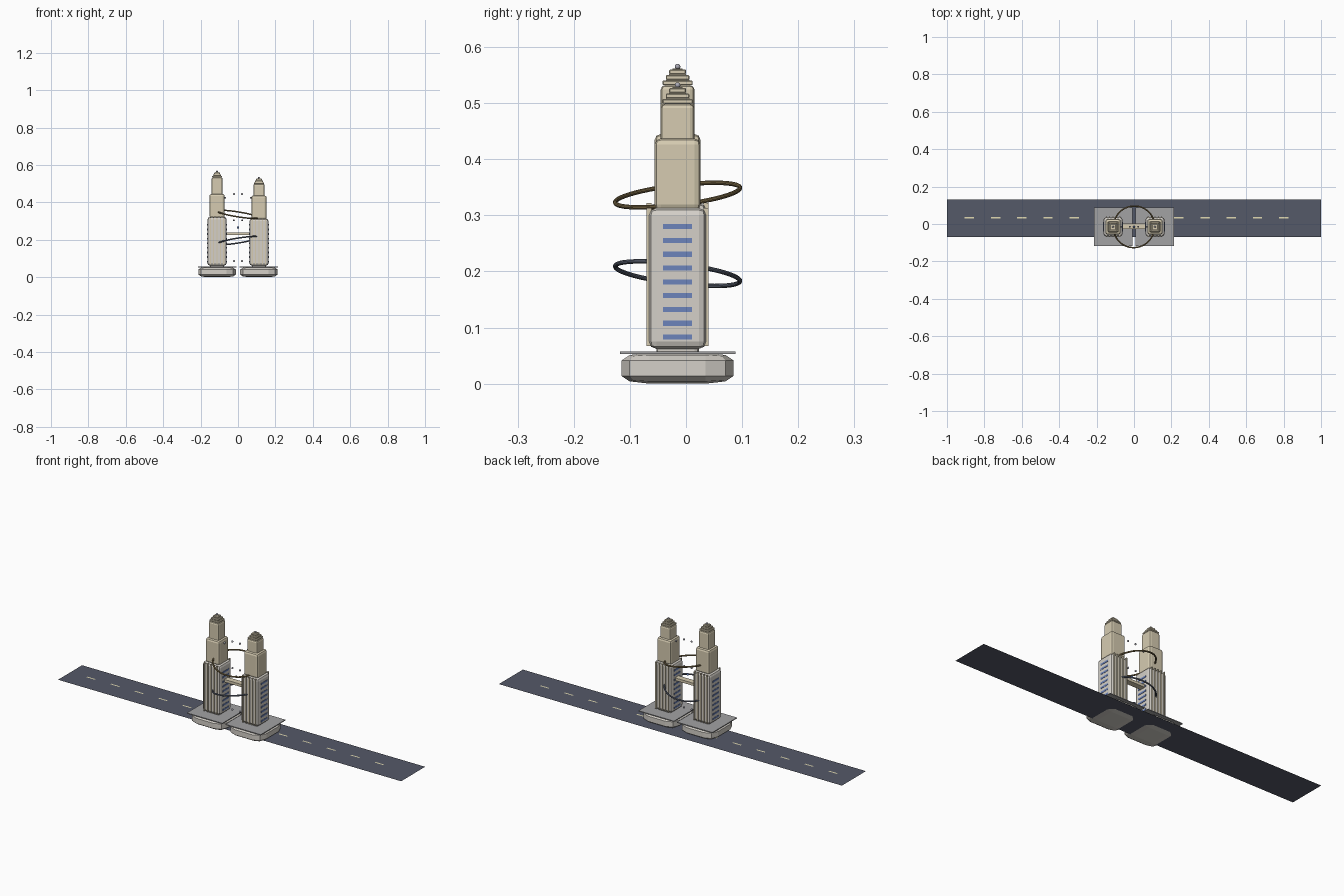
import bpy
from mathutils import Vector

if "Cube" in bpy.data.objects:
    bpy.data.objects.remove(bpy.data.objects["Cube"])

CY = -0.015  # depth centre of the towers


def material(name, rgb):
    m = bpy.data.materials.new(name)
    m.diffuse_color = (*rgb, 1)
    m.use_nodes = True
    m.node_tree.nodes["Principled BSDF"].inputs["Base Color"].default_value = m.diffuse_color
    return m


stone = material("pale_stone", (0.66, 0.63, 0.58))
sand = material("sand", (0.67, 0.60, 0.44))
glass = material("blue_glass", (0.15, 0.23, 0.50))
asphalt = material("asphalt", (0.09, 0.10, 0.14))
paint = material("road_paint", (0.75, 0.70, 0.45))
bronze = material("bronze", (0.22, 0.16, 0.07))
slate = material("slate", (0.12, 0.14, 0.19))
grey = material("plate_grey", (0.36, 0.36, 0.37))
orb_mat = material("orb_grey", (0.40, 0.40, 0.46))


def finish(name, mat):
    o = bpy.context.object
    o.name = name
    o.data.materials.append(mat)
    return o


def box(name, centre, size, mat, bevel=0, segments=2, local=False):
    """Box; local=True bevels the unit cube before scaling."""
    bpy.ops.mesh.primitive_cube_add(size=1, location=centre)
    o = finish(name, mat)
    o.scale = size
    if bevel:
        if not local:
            bpy.ops.object.transform_apply(location=False, rotation=False, scale=True)
        b = o.modifiers.new("bevel", 'BEVEL')
        b.width = bevel
        b.segments = segments
    return o


def span(name, x, half, z0, z1, mat, bevel=0, **kw):
    """Square block centred on a tower, from z0 to z1."""
    return box(name, (x, CY, (z0 + z1) / 2), (2 * half, 2 * half, z1 - z0), mat, bevel, **kw)


def flat(name, x, y, z, sx, sy, mat):
    bpy.ops.mesh.primitive_plane_add(size=1, location=(x, y, z))
    o = finish(name, mat)
    o.scale = (sx, sy, 1)


def ball(name, x, z, r, mat):
    bpy.ops.mesh.primitive_uv_sphere_add(segments=12, ring_count=8, radius=r, location=(x, CY, z))
    finish(name, mat)
    bpy.ops.object.shade_smooth_by_angle()


# road with dashed centre line
flat("road", 0, 0.03, 0.003, 2, 0.2, asphalt)
for i in range(13):
    flat("road_dash", -0.88 + 0.14 * i, 0.033, 0.004, 0.05, 0.008, paint)


def tower(x, body_top, tier2_top, tier3_top):
    # rounded base, plate and neck
    span("base", x, 0.1, 0, 0.055, stone, 0.25, local=True)
    span("base_plate", x, 0.103, 0.053, 0.057, grey)
    span("neck", x, 0.038, 0.05, 0.075, stone, 0.008)
    # stacked shafts
    span("lower_shaft", x, 0.051, 0.062, body_top, stone, 0.013)
    span("middle_shaft", x, 0.041, body_top - 0.005, tier2_top, sand, 0.011)
    span("upper_shaft", x, 0.030, tier2_top - 0.012, tier3_top, sand, 0.008)
    # ribs on front and back
    for s in (-1, 1):
        for i in range(-2, 3):
            box("rib", (x + i * 0.018, CY + s * 0.051, (0.067 + body_top) / 2),
                (0.006, 0.009, body_top - 0.067), sand)
        # window bands on the sides
        for k in range(9):
            box("window_band", (x + s * 0.0505, CY, 0.083 + k * 0.0246),
                (0.004, 0.052, 0.009), glass)
    # stepped crown and finial
    for k, h in enumerate((0.027, 0.021, 0.015)):
        z = tier3_top + k * 0.0098
        span("crown_step", x, h, z, z + 0.008, sand, 0.0015, segments=1)
        span("crown_core", x, h - 0.006, z - 0.003, z + 0.0098, sand)
    ball("finial", x, tier3_top + 0.033, 0.005, orb_mat)


tower(-0.112, 0.322, 0.445, 0.532)
tower(0.112, 0.313, 0.437, 0.499)

# bridge between the towers
box("bridge", (0, CY + 0.004, 0.232), (0.13, 0.03, 0.014), sand)

# two tilted rings
for name, z, n, mat in (("upper_ring", 0.336, (0.16, -0.12, 1), bronze),
                        ("lower_ring", 0.196, (-0.16, 0.12, 1), slate)):
    bpy.ops.mesh.primitive_torus_add(major_radius=0.112, minor_radius=0.004,
                                     major_segments=64, minor_segments=10, location=(0, CY, z))
    o = finish(name, mat)
    o.rotation_euler = Vector(n).to_track_quat('Z', 'Y').to_euler()
    bpy.ops.object.shade_smooth_by_angle()

# small floating orbs
for s in (-1, 1):
    for x, z in ((0.022, 0.445), (0.068, 0.425), (0.022, 0.305), (0.022, 0.087)):
        ball("orb", s * x, z, 0.005, orb_mat)
ball("centre_orb", 0, 0.266, 0.006, glass)
